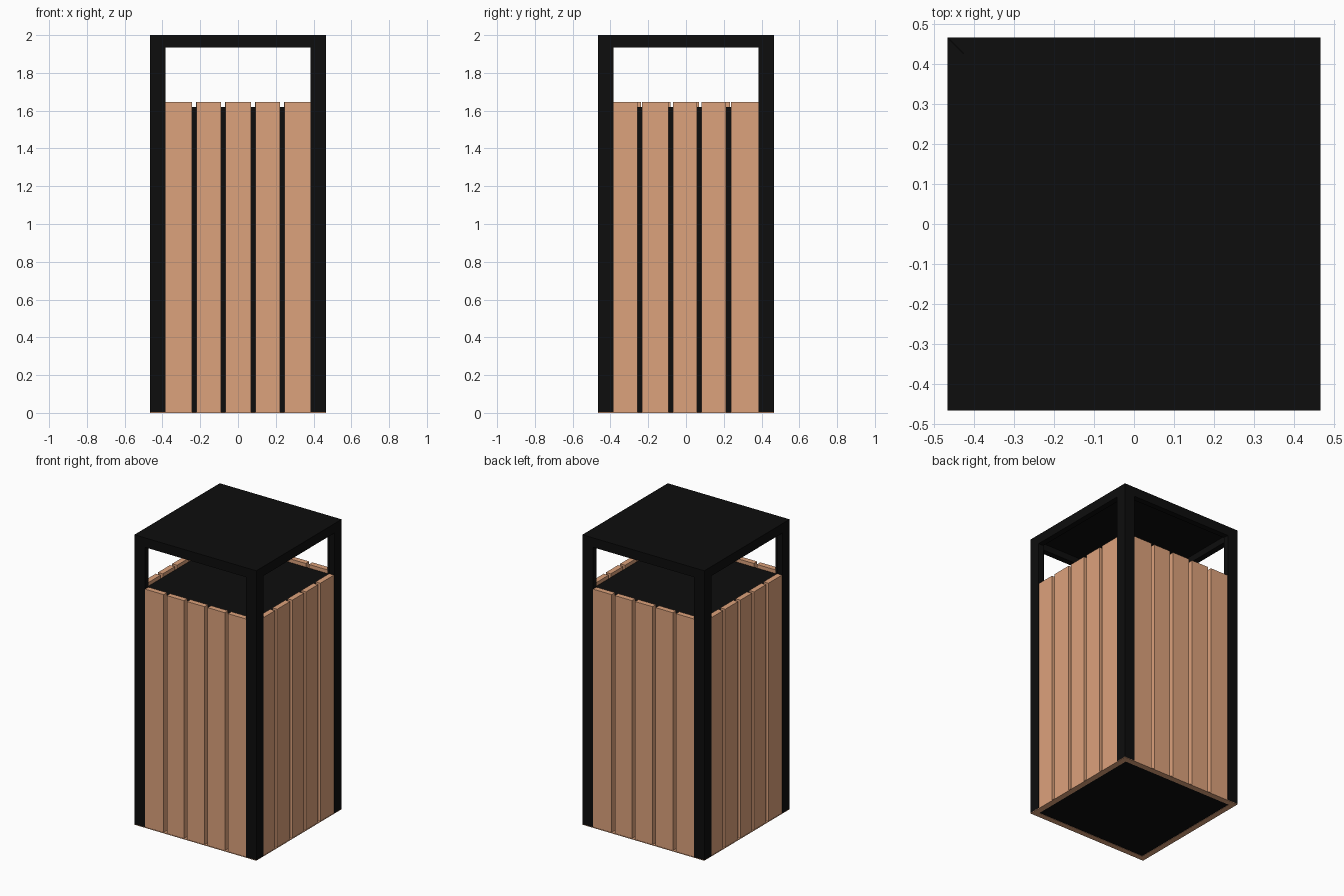
import bpy
import bmesh
from mathutils import Matrix, Vector
from math import pi

if "Cube" in bpy.data.objects:
    bpy.data.objects.remove(bpy.data.objects["Cube"])

H = 0.465      # half width of the whole bin
T = 0.04       # thickness of frame and slats
LEG = 0.08     # leg width of the corner angles
ROOF_Z = 1.935


def material(name, color):
    m = bpy.data.materials.new(name)
    m.diffuse_color = color
    m.use_nodes = True
    m.node_tree.nodes["Principled BSDF"].inputs["Base Color"].default_value = m.diffuse_color
    return m


black = material("black_metal", (0.004, 0.004, 0.004, 1))
wood = material("wood", (0.72, 0.36, 0.20, 1))


def add_mesh(name, bm, mat):
    bmesh.ops.recalc_face_normals(bm, faces=bm.faces)
    mesh = bpy.data.meshes.new(name)
    bm.to_mesh(mesh)
    bm.free()
    mesh.materials.append(mat)
    obj = bpy.data.objects.new(name, mesh)
    bpy.context.collection.objects.link(obj)
    return obj


def box(name, lo, hi, mat, turn=0):
    lo, hi = Vector(lo), Vector(hi)
    bm = bmesh.new()
    bmesh.ops.create_cube(bm, size=1)
    bm.transform(Matrix.Rotation(turn, 4, 'Z')
                 @ Matrix.Translation((lo + hi) / 2)
                 @ Matrix.Diagonal((*(hi - lo), 1)))
    return add_mesh(name, bm, mat)


def prism(name, outline, z0, z1, mat, turn=0):
    bm = bmesh.new()
    face = bm.faces.new([bm.verts.new((x, y, z0)) for x, y in outline])
    ext = bmesh.ops.extrude_face_region(bm, geom=[face])
    top = [v for v in ext["geom"] if isinstance(v, bmesh.types.BMVert)]
    bmesh.ops.translate(bm, verts=top, vec=(0, 0, z1 - z0))
    bm.transform(Matrix.Rotation(turn, 4, 'Z'))
    return add_mesh(name, bm, mat)


# Corner posts: L-shaped angles
angle = [(-H, -H), (-H + LEG, -H), (-H + LEG, -H + T),
         (-H + T, -H + T), (-H + T, -H + LEG), (-H, -H + LEG)]
for i in range(4):
    prism(f"corner_post_{i}", angle, 0.004, ROOF_Z, black, i * pi / 2)

# Roof: four mitred rails with a recessed panel
rail = [(-H, -H), (H, -H), (H - T, -H + T), (-H + T, -H + T)]
for i in range(4):
    prism(f"roof_rail_{i}", rail, ROOF_Z, 2.0, black, i * pi / 2)
box("roof_panel", (-H + T, -H + T, 1.98), (H - T, H - T, 2.0), black)

# Inner bin body
R = H - T
box("inner_bin", (-R, -R, 0.002), (R, R, 1.62), black)

# Thin wooden rim on the underside
for i in range(4):
    prism(f"base_rim_{i}", rail, 0, 0.004, wood, i * pi / 2)

# Vertical slats, separated by narrow gaps
GAP = 0.024
front_gaps = [-0.232, -0.077, 0.08, 0.235]
side_gaps = [-0.245, -0.08, 0.07, 0.225]
for side, label in enumerate(("front", "right", "back", "left")):
    gaps = side_gaps if side % 2 else front_gaps
    starts = [-H + LEG] + [g + GAP / 2 for g in gaps]
    ends = [g - GAP / 2 for g in gaps] + [H - LEG]
    for i, (a, b) in enumerate(zip(starts, ends)):
        box(f"{label}_slat_{i}", (a, -H + 0.003, 0.004), (b, -R, 1.645),
            wood, side * pi / 2)
